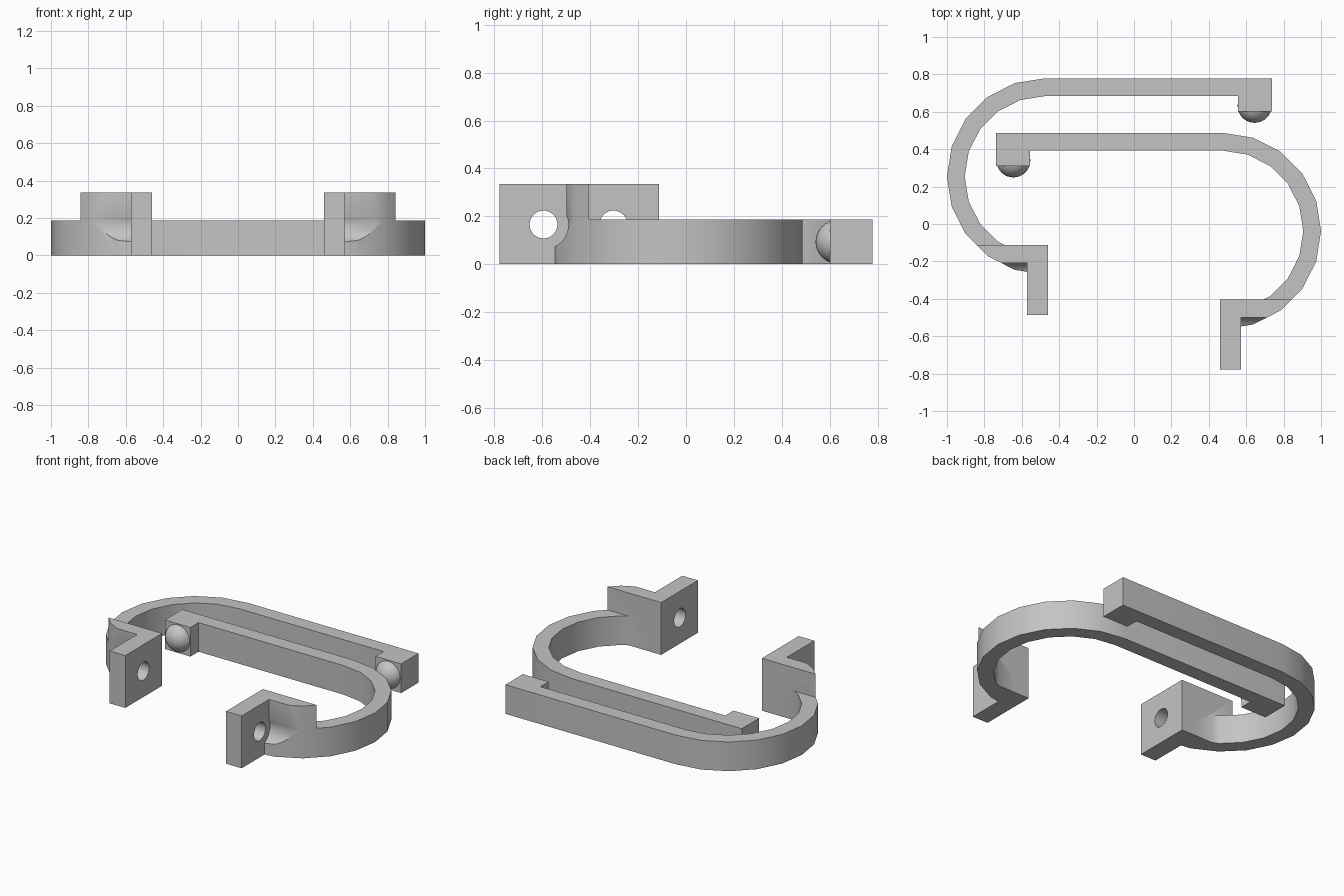
import bpy, bmesh
from math import cos, sin, pi, radians
from mathutils import Matrix, Vector

if "Cube" in bpy.data.objects:
    bpy.data.objects.remove(bpy.data.objects["Cube"])

grey = bpy.data.materials.new("plain grey")
grey.use_nodes = True
grey.diffuse_color = (0.55, 0.55, 0.55, 1)
grey.node_tree.nodes["Principled BSDF"].inputs["Base Color"].default_value = grey.diffuse_color

CX, CY, OUTER, INNER = 0.475, -0.038, 0.525, 0.43
BAR_H, TALL_H = 0.187, 0.336
HOLE_Y, HOLE_Z = -0.595, 0.166


def add_object(name, bm):
    bmesh.ops.recalc_face_normals(bm, faces=bm.faces)
    mesh = bpy.data.meshes.new(name)
    bm.to_mesh(mesh)
    bm.free()
    mesh.materials.append(grey)
    obj = bpy.data.objects.new(name, mesh)
    bpy.context.collection.objects.link(obj)
    return obj


def extruded(name, outline, height):
    bm = bmesh.new()
    face = bm.faces.new([bm.verts.new((x, y, 0)) for x, y in outline])
    new = bmesh.ops.extrude_face_region(bm, geom=[face])["geom"]
    bmesh.ops.translate(bm, vec=(0, 0, height),
                        verts=[v for v in new if isinstance(v, bmesh.types.BMVert)])
    return add_object(name, bm)


def x_cylinder(name, radius, x0, x1):
    bm = bmesh.new()
    place = Matrix.Translation(((x0 + x1) / 2, HOLE_Y, HOLE_Z)) @ Matrix.Rotation(pi / 2, 4, 'Y')
    bmesh.ops.create_cone(bm, cap_ends=True, segments=40, radius1=radius, radius2=radius,
                          depth=x1 - x0, matrix=place)
    return add_object(name, bm)


def combine(target, tool, operation):
    mod = target.modifiers.new("combine", 'BOOLEAN')
    mod.operation, mod.solver, mod.object = operation, 'EXACT', tool
    bpy.context.view_layer.objects.active = target
    bpy.ops.object.modifier_apply(modifier=mod.name)
    bpy.data.objects.remove(tool)


def arc(radius):
    return [(CX + radius * cos(radians(90 - 18 * i)), CY + radius * sin(radians(90 - 18 * i)))
            for i in range(11)]


def point_at_y(a, b, y):
    t = (y - a[1]) / (b[1] - a[1])
    return (a[0] + t * (b[0] - a[0]), y)


def finish(obj, side, shift):
    # place one hook, mirroring it across x when side is -1
    bm = bmesh.new()
    bm.from_mesh(obj.data)
    for v in bm.verts:
        v.co = Vector((v.co.x * side, v.co.y + shift, v.co.z))
    if side < 0:
        bmesh.ops.reverse_faces(bm, faces=bm.faces)
    bm.to_mesh(obj.data)
    bm.free()
    bpy.ops.object.select_all(action='DESELECT')
    obj.select_set(True)
    bpy.context.view_layer.objects.active = obj
    bpy.ops.object.shade_smooth_by_angle(angle=radians(30))


def build_hook(label, side, shift):
    out, inn = arc(OUTER), arc(INNER)
    # straight bar with its end block, running into the half ring
    body = extruded(label + "_hook",
                    [(-0.737, out[0][1])] + out + inn[::-1]
                    + [(-0.555, inn[0][1]), (-0.555, 0.31), (-0.737, 0.31)], BAR_H)
    # tall web, trimmed to the outside of the ring
    web = extruded("web", [(0.46, -0.405), (0.46, -0.5), point_at_y(out[9], out[8], -0.5),
                           out[8], point_at_y(out[8], out[7], -0.405)], TALL_H)
    combine(body, web, 'UNION')
    # clearance pocket beside the hinge plate
    combine(body, x_cylinder("pocket", 0.104, 0.5, 0.9), 'DIFFERENCE')
    # hinge plate with its hole
    plate = extruded("plate", [(0.46, -0.778), (0.571, -0.778), (0.571, -0.405), (0.46, -0.405)], TALL_H)
    combine(body, plate, 'UNION')
    combine(body, x_cylinder("hole", 0.058, 0.4, 0.6), 'DIFFERENCE')
    finish(body, side, shift)

    # round bump on the end block
    bm = bmesh.new()
    bmesh.ops.create_uvsphere(bm, u_segments=32, v_segments=16, radius=0.091,
                              matrix=Matrix.Translation((-0.645, 0.34, BAR_H / 2)))
    finish(add_object(label + "_bump", bm), side, shift)


build_hook("left", 1, 0)
build_hook("right", -1, 0.292)
